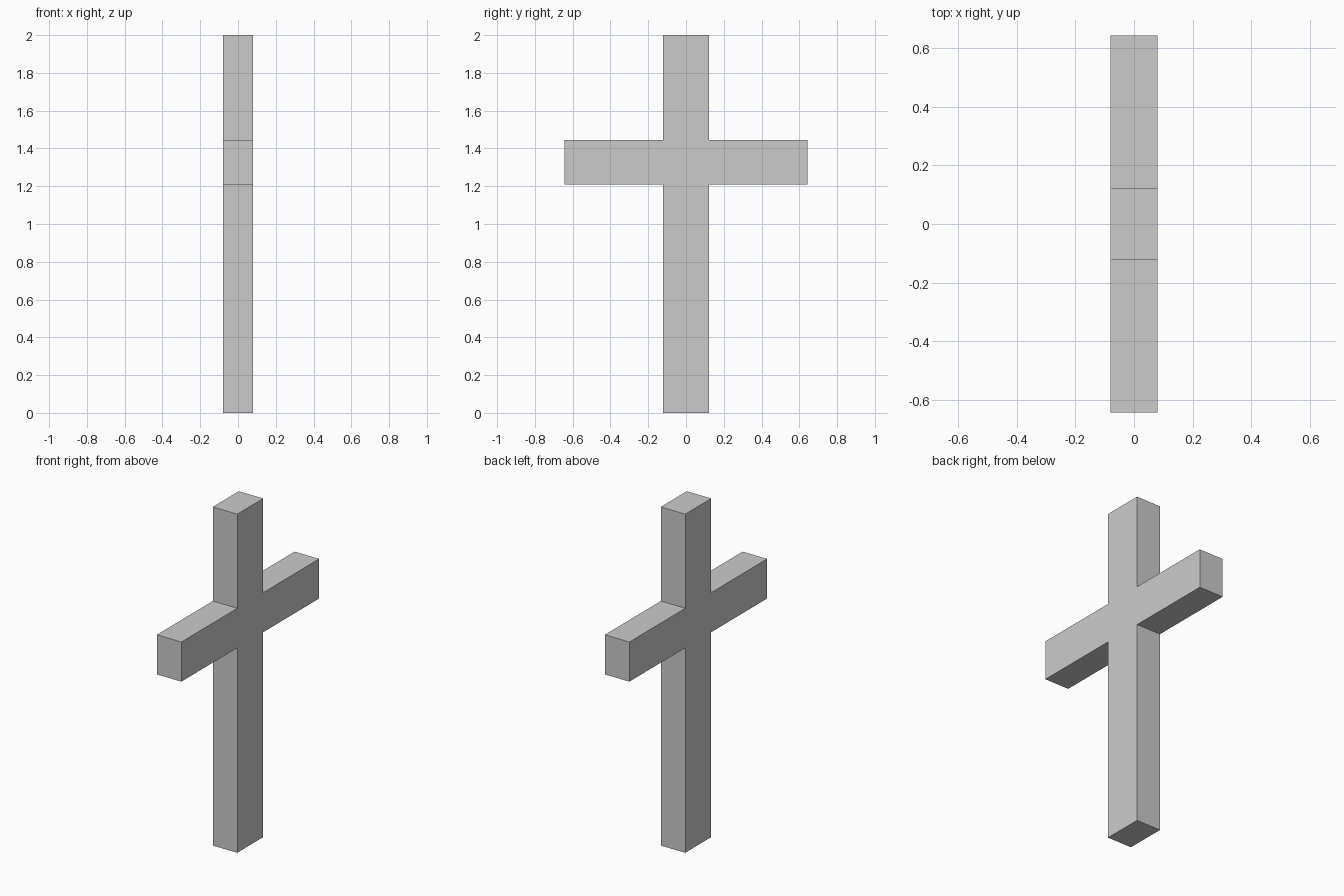
import bpy
import bmesh

if "Cube" in bpy.data.objects:
    bpy.data.objects.remove(bpy.data.objects["Cube"])

HALF_DEPTH = 0.08
POST, ARM = 0.121, 0.643          # half widths along y
ARM_BOTTOM, ARM_TOP, TOP = 1.21, 1.444, 2.0

# Right half of the outline (y, z), mirrored to the left side
right = [(POST, 0), (POST, ARM_BOTTOM), (ARM, ARM_BOTTOM),
         (ARM, ARM_TOP), (POST, ARM_TOP), (POST, TOP)]
outline = right + [(-y, z) for y, z in reversed(right)]

# Cross: one flat outline extruded through its depth
bm = bmesh.new()
face = bm.faces.new([bm.verts.new((-HALF_DEPTH, y, z)) for y, z in outline])
extruded = bmesh.ops.extrude_face_region(bm, geom=[face], use_keep_orig=True)
verts = [g for g in extruded["geom"] if isinstance(g, bmesh.types.BMVert)]
bmesh.ops.translate(bm, verts=verts, vec=(2 * HALF_DEPTH, 0, 0))
bmesh.ops.recalc_face_normals(bm, faces=bm.faces)

mesh = bpy.data.meshes.new("cross")
bm.to_mesh(mesh)
bm.free()
bpy.context.collection.objects.link(bpy.data.objects.new("cross", mesh))
